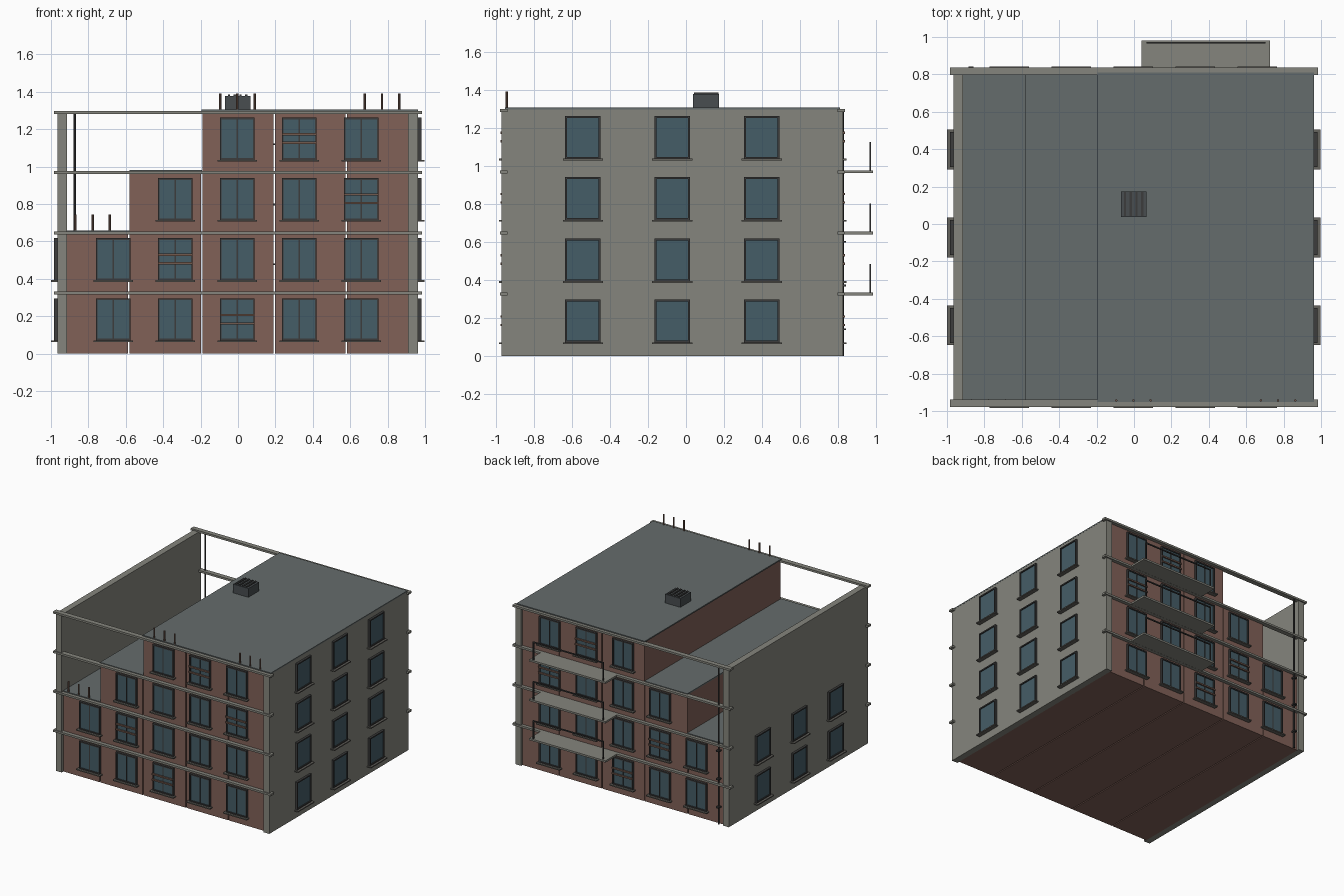
import bpy, bmesh, math
from mathutils import Matrix, Vector

if "Cube" in bpy.data.objects:
    bpy.data.objects.remove(bpy.data.objects["Cube"])

def mat(name, r, g, b):
    m = bpy.data.materials.new(name)
    m.diffuse_color = (r, g, b, 1)
    m.use_nodes = True
    m.node_tree.nodes["Principled BSDF"].inputs["Base Color"].default_value = m.diffuse_color
    return m

BRICK = mat("brick", .22, .12, .097)
STONE = mat("stone", .235, .235, .205)
SILL = mat("sill_stone", .13, .125, .11)
ROOF = mat("roofing", .13, .15, .15)
DARK = mat("dark_metal", .045, .045, .045)
GLASS = mat("glass", .06, .11, .135)
RUST = mat("rust", .17, .10, .075)

def boxes(name, material, specs, M=Matrix()):
    """One object from boxes given as ((x0, x1), (y0, y1), (z0, z1))."""
    bm = bmesh.new()
    for s in specs:
        size = [b - a for a, b in s]
        mid = Vector([(a + b) / 2 for a, b in s])
        bmesh.ops.create_cube(bm, size=1, matrix=M @ Matrix.Translation(mid) @ Matrix.Diagonal((*size, 1)))
    me = bpy.data.meshes.new(name)
    bm.to_mesh(me)
    bm.free()
    me.materials.append(material)
    ob = bpy.data.objects.new(name, me)
    bpy.context.collection.objects.link(ob)
    return ob

def cylinders(name, material, specs, sides=8):
    """Upright cylinders given as (x, y, z0, z1, radius)."""
    bm = bmesh.new()
    for x, y, z0, z1, r in specs:
        bmesh.ops.create_cone(bm, cap_ends=True, segments=sides, radius1=r, radius2=r, depth=z1 - z0,
                              matrix=Matrix.Translation((x, y, (z0 + z1) / 2)))
    me = bpy.data.meshes.new(name)
    bm.to_mesh(me)
    bm.free()
    me.materials.append(material)
    ob = bpy.data.objects.new(name, me)
    bpy.context.collection.objects.link(ob)

YF, YB = -.948, .808        # brick faces
FLOOR = .322
HEIGHTS = [.65, .97, 1.297, 1.297, 1.297]
FLOORS = [2, 3, 4, 4, 4]
BARRED = {(0, 2), (1, 1), (2, 4), (3, 3)}

# Brick bays, separated by narrow slits
edges = [-.915, -.583, -.193, .193, .579, .912]
for i in range(5):
    a = edges[i] + (.004 if i > 0 else 0)
    b = edges[i + 1] - (.004 if i < 4 else 0)
    boxes(f"brick_bay_{i}", BRICK, [((a, b), (YF, YB), (0, HEIGHTS[i]))])

# Stepped roofs
boxes("roof_low", ROOF, [((-.915, -.578), (YF - .003, YB + .003), (.65, .66))])
boxes("roof_middle", ROOF, [((-.58, -.193), (YF - .003, YB + .003), (.97, .981))])
boxes("roof_top", ROOF, [((-.195, .963), (YF - .003, YB + .003), (1.296, 1.306))])

# End walls
boxes("left_wall", STONE, [((-.965, -.913), (-.97, .826), (0, 1.287))])
boxes("right_wall", STONE, [((.91, .962), (-.97, .826), (0, 1.296))])

# Belt courses on the front and back
for side, ys in (("front", (-.979, -.938)), ("back", (.797, .836))):
    boxes(f"{side}_belts", STONE,
          [((-.985, .983), ys, (z - .008, z + .008)) for z in (.325, .645, .968, 1.29)])

def window(name, M, mullion, barred):
    """Window in local space: x across, -y outward, z up from the sill."""
    w, h, t = .093, .226, .01
    boxes(name + "_glass", GLASS, [((-w + .003, w - .003), (-.010, .004), (.003, h - .003))], M)
    frame = [((-w, -w + t), (-.018, .004), (0, h)), ((w - t, w), (-.018, .004), (0, h)),
             ((-w + t, w - t), (-.018, .004), (0, t)), ((-w + t, w - t), (-.018, .004), (h - t, h))]
    if mullion:
        frame.append(((-.003, .003), (-.014, .004), (t, h - t)))
    boxes(name + "_frame", DARK, frame, M)
    boxes(name + "_sill", SILL, [((-.106, .106), (-.035, .004), (-.008, .001))], M)
    if barred:
        boxes(name + "_guard", RUST, [((-w, w), (-.027, -.016), (z - .006, z + .006)) for z in (.092, .137)], M)

# Front and back windows
for i in range(5):
    x = .3315 * (i - 2) - .004
    for f in range(FLOORS[i]):
        z = .07 + FLOOR * f
        for side, y, ang in (("front", YF, 0), ("back", YB, math.pi)):
            M = Matrix.Translation((x, y, z)) @ Matrix.Rotation(ang, 4, 'Z')
            window(f"{side}_window_{f}_{i}", M, True, (f, i) in BARRED)

# End wall windows: four floors on the right, two on the left
for side, x, ang, n in (("right", .962, math.pi / 2, 4), ("left", -.965, -math.pi / 2, 2)):
    for f in range(n):
        for j in range(3):
            M = Matrix.Translation((x, -.542 + .47 * j, .07 + FLOOR * f)) @ Matrix.Rotation(ang, 4, 'Z')
            window(f"{side}_window_{f}_{j}", M, False, False)

# Rear balconies with railings
for k, z in enumerate((.325, .645, .968)):
    boxes(f"balcony_slab_{k}", STONE, [((.04, .728), (YB, .982), (z - .007, z + .008))])
    boxes(f"balcony_rail_{k}", DARK,
          [((.066, .702), (.965, .974), (z + .148, z + .157)),
           ((.066, .074), (.965, .974), (z + .005, z + .15)),
           ((.694, .702), (.965, .974), (z + .005, z + .15))])

# Downpipe with brackets
cylinders("downpipe", DARK, [(-.872, .823, 0, 1.285, .007)])
boxes("pipe_brackets", DARK, [((-.885, -.859), (YB, .842), (z - .005, z + .005)) for z in (.14, .37, .6)])

# Vent pipes along the front roof edge
for k, (x, z) in enumerate(((-.777, .655), (-.003, 1.3), (.77, 1.3))):
    cylinders(f"vent_pipes_{k}", RUST, [(x + d, -.943, z, z + .09, .0065) for d in (-.092, 0, .092)])

# Ribbed rooftop unit
boxes("rooftop_unit", DARK, [((-.07, .067), (.038, .174), (1.303, 1.378))]).data.materials[0] = \
    mat("unit_metal", .065, .075, .08)
boxes("unit_ribs", DARK, [((x - .006, x + .006), (.042, .17), (1.376, 1.385)) for x in (-.048, -.018, .014, .044)])
